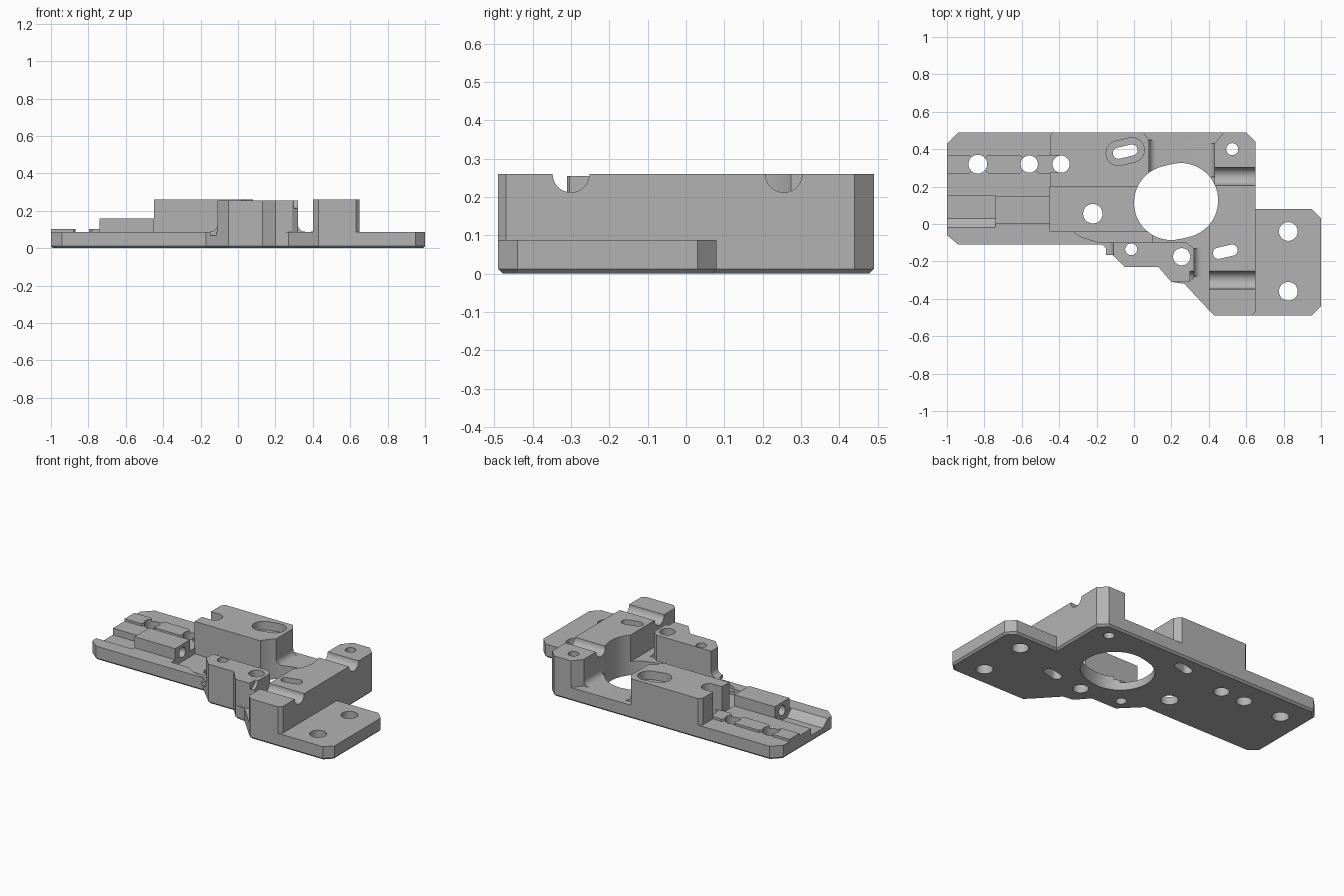
import bpy, bmesh, math
from mathutils import Matrix, Vector

if "Cube" in bpy.data.objects:
    bpy.data.objects.remove(bpy.data.objects["Cube"], do_unlink=True)

grey = bpy.data.materials.new("matte grey")
grey.use_nodes = True
GREY = (0.45, 0.45, 0.45, 1)
grey.diffuse_color = GREY
grey.node_tree.nodes["Principled BSDF"].inputs["Base Color"].default_value = GREY

TOP, FLOOR = 0.26, 0.088
HIGH, LOW = 0.4, -0.1
added, cutters = [], []


def finish(name, bm, group):
    bmesh.ops.recalc_face_normals(bm, faces=bm.faces[:])
    mesh = bpy.data.meshes.new(name)
    bm.to_mesh(mesh)
    bm.free()
    mesh.materials.append(grey)
    ob = bpy.data.objects.new(name, mesh)
    bpy.context.scene.collection.objects.link(ob)
    group.append(ob)
    return ob


def prism(name, points, z0, z1, group, chamfer=0, turn=None):
    """Extrude a plan outline from z0 to z1, with an optional bottom chamfer."""
    bm = bmesh.new()
    face = bm.faces.new([bm.verts.new((x, y, z0)) for x, y in points])
    ext = bmesh.ops.extrude_face_region(bm, geom=[face])
    verts = [g for g in ext["geom"] if isinstance(g, bmesh.types.BMVert)]
    bmesh.ops.translate(bm, verts=verts, vec=(0, 0, z1 - z0))
    if chamfer:
        low = [e for e in bm.edges if all(v.co.z < z0 + 1e-5 for v in e.verts)]
        bmesh.ops.bevel(bm, geom=low, offset=chamfer, segments=1, affect='EDGES')
    if turn:
        bm.transform(turn)
    return finish(name, bm, group)


def box(name, x0, x1, y0, y1, z0, z1, group):
    return prism(name, [(x0, y0), (x1, y0), (x1, y1), (x0, y1)], z0, z1, group)


def slot(name, x, y, r, half=0, z0=LOW, z1=HIGH, angle=13):
    """Cut a round hole, or a stretched one when half is above zero."""
    a = math.radians(angle)
    pts, n = [], 20
    for side in (1, -1):
        for i in range(n + 1 if half else n):
            t = a - math.pi / 2 + math.pi * i / n + (0 if side > 0 else math.pi)
            pts.append((x + side * half * math.cos(a) + r * math.cos(t),
                        y + side * half * math.sin(a) + r * math.sin(t)))
    return prism(name, pts, z0, z1, cutters)


def x_cylinder(name, x0, x1, y, z, r):
    bm = bmesh.new()
    bmesh.ops.create_cone(bm, cap_ends=True, segments=40, radius1=r, radius2=r, depth=x1 - x0)
    bm.transform(Matrix.Translation(((x0 + x1) / 2, y, z)) @ Matrix.Rotation(math.pi / 2, 4, 'Y'))
    return finish(name, bm, cutters)


def fillet(name, x, side, y0, y1, r=0.04):
    """Concave rounding between the floor and an upright wall."""
    pts = [(x - side * 0.02, FLOOR - 0.02), (x - side * 0.02, FLOOR + r)]
    for i in range(9):
        t = math.pi / 2 * i / 8
        pts.append((x + side * r * (1 - math.cos(t)), FLOOR + r * (1 - math.sin(t))))
    pts.append((x + side * r, FLOOR - 0.02))
    turn = Matrix(((1, 0, 0, 0), (0, 0, 1, 0), (0, 1, 0, 0), (0, 0, 0, 1)))
    return prism(name, pts, y0, y1, added, turn=turn)


# Base plate with chamfered underside
body = prism("mounting_bracket", [
    (-1, .43), (-1, -.06), (-.94, -.11), (-.17, -.11), (-.05, -.23), (.13, -.23),
    (.20, -.31), (.27, -.32), (.40, -.46), (.43, -.49), (.95, -.49), (1, -.44),
    (1, .03), (.95, .08), (.65, .08), (.65, .44), (.60, .49), (-.94, .49)],
    0, FLOOR, [], chamfer=0.012)

# Tall blocks
prism("rear_block", [(-.45, .47), (-.45, .20), (.08, .20), (.08, .45), (.05, .49), (-.43, .49)],
      0.05, TOP, added)
prism("front_tower", [(-.11, -.10), (-.11, -.17), (-.05, -.23), (.13, -.23), (.20, -.31),
                      (.29, -.31), (.32, -.29), (.32, -.13), (.28, -.10)], 0.05, 0.255, added)
prism("bearing_block", [(.43, .43), (.43, .10), (.40, 0), (.40, -.46), (.43, -.49), (.63, -.49),
                        (.65, -.47), (.65, .44), (.60, .49), (.48, .49)], 0.05, TOP, added)
fillet("rear_block_fillet", .08, 1, .25, .45)
fillet("bearing_block_fillet", .43, -1, .25, .43)
fillet("tower_left_fillet", -.11, -1, -.165, -.10)
fillet("tower_right_fillet", .32, 1, -.28, -.13)

# Low pads and drilled block on the left arm
for x0, x1 in ((-1, -.86), (-.80, -.59), (-.53, -.40)):
    c = 0.02
    left = [(x0, .27), (x0, .37)] if x0 == -1 else [(x0 + c, .27), (x0, .27 + c), (x0, .37 - c), (x0 + c, .37)]
    prism("arm_pad", left + [(x1 - c, .37), (x1, .37 - c), (x1, .27 + c), (x1 - c, .27)],
          0.05, 0.103, added)
box("screw_block", -.74, -.45, 0, .15, 0.03, 0.16, added)

# Sunken floor between the tall blocks and the sloping groove at the arm end
box("floor_pocket", -.449, .12, -.04, .20, 0.05, 0.2, cutters)
prism("shallow_pocket", [(-.34, -.03), (-.28, -.07), (-.20, -.095), (-.12, -.10), (.10, -.10), (.10, -.03)],
      0.068, 0.2, cutters)
swap = Matrix(((0, 0, 1, 0), (1, 0, 0, 0), (0, 1, 0, 0), (0, 0, 0, 1)))
prism("arm_groove", [(-.02, FLOOR), (.03, .045), (.15, .045), (.15, .2), (-.02, .2)],
      -1.1, -.741, cutters, turn=swap)

# Large motor opening and screw holes
slot("motor_opening", .225, .12, .20, .026)
for x, y, r in ((-.835, .32, .05), (-.56, .32, .046), (-.39, .32, .046), (-.22, .055, .052),
                (-.015, -.135, .032), (.255, -.175, .046), (.525, .40, .032),
                (.825, -.04, .05), (.825, -.36, .05)):
    slot("screw_hole", x, y, r)
slot("rear_slot", -.047, .387, .03, .037)
slot("rear_slot_recess", -.047, .387, .066, .037, z0=0.205)
slot("bearing_slot", .488, -.148, .03, .037)
box("rear_block_notch", -.5, -.39, .275, .365, 0.103, HIGH, cutters)

# Half round rod seats with wider collars
for y in (.255, -.30):
    x_cylinder("rod_seat", .3, .7, y, TOP, .048)
    x_cylinder("collar_seat", .47, .55, y, TOP, .093)
x_cylinder("screw_bore", -.80, -.42, .075, .108, .032)

# Engraved arrows on the arm's front
stand = Matrix(((1, 0, 0, 0), (0, 0, 1, 0), (0, 1, 0, 0), (0, 0, 0, 1)))
for i in range(3):
    x = -.915 + .077 * i
    prism("arrow_engraving", [(x, .022), (x + .03, .022), (x + .065, .047), (x + .03, .072),
                              (x, .072), (x + .035, .047)], -.2, -.095, cutters, turn=stand)

# Join the parts and cut the openings
bpy.context.scene.collection.objects.link(body) if body.name not in bpy.context.scene.collection.objects else None
bpy.context.view_layer.objects.active = body


def combine(other, operation):
    mod = body.modifiers.new(operation.lower(), 'BOOLEAN')
    mod.operation, mod.solver, mod.object = operation, 'EXACT', other
    bpy.ops.object.modifier_apply(modifier=mod.name)
    bpy.data.objects.remove(other, do_unlink=True)


# The screw block is joined after the pockets so that it keeps its full base
for part in added:
    combine(part, 'UNION')
for cutter in cutters:
    combine(cutter, 'DIFFERENCE')

bpy.ops.object.select_all(action='DESELECT')
body.select_set(True)
bpy.ops.object.shade_smooth_by_angle(angle=math.radians(30))
